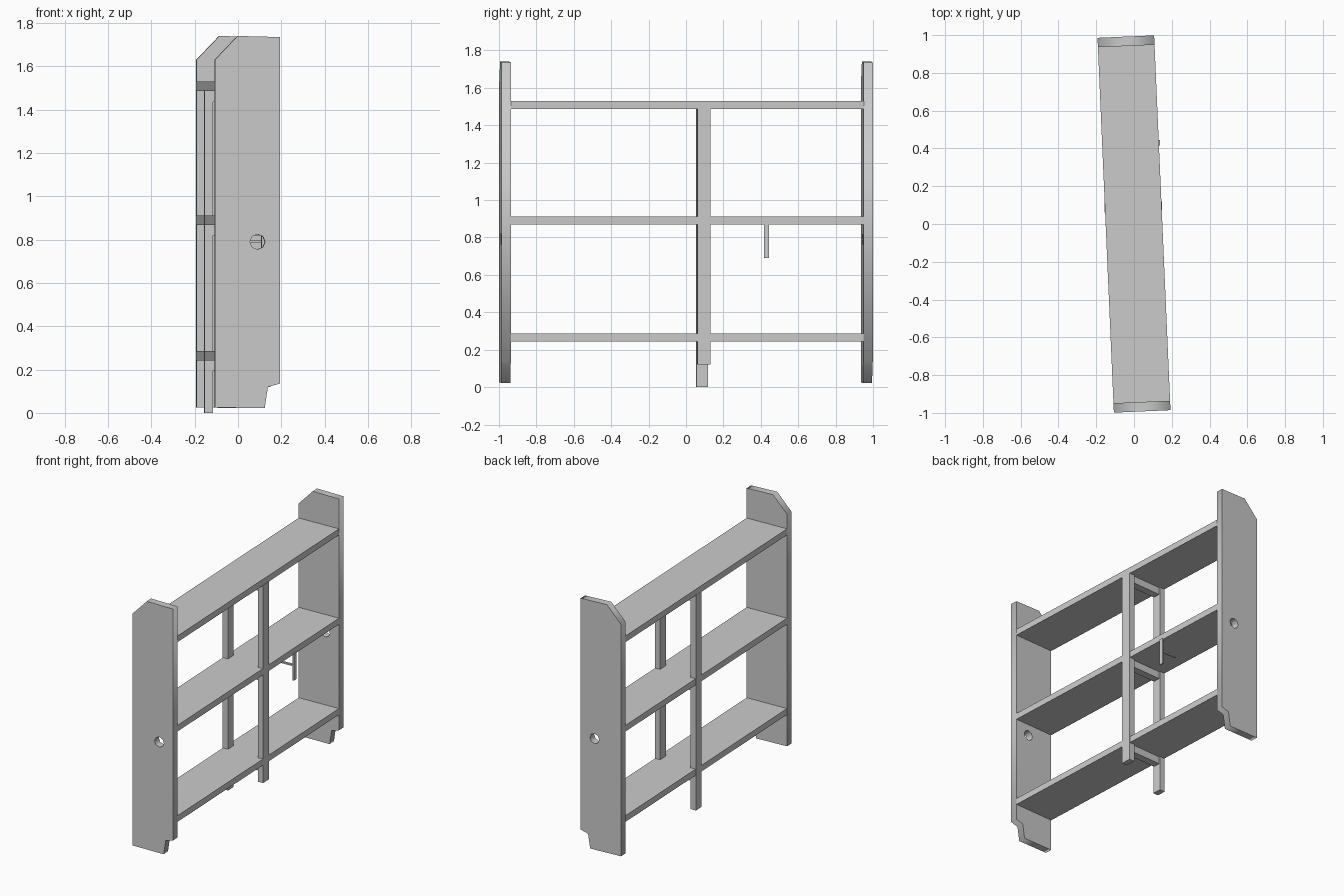
import bpy, math
from mathutils import Matrix

if "Cube" in bpy.data.objects:
    bpy.data.objects.remove(bpy.data.objects["Cube"])

# The whole rack stands slightly turned about the vertical axis
TURN = Matrix.Rotation(math.radians(2.5), 4, 'Z')


def box(name, x0, x1, y0, y1, z0, z1):
    bpy.ops.mesh.primitive_cube_add(size=1)
    ob = bpy.context.object
    ob.name = name
    size = (x1 - x0, y1 - y0, z1 - z0)
    mid = ((x0 + x1) / 2, (y0 + y1) / 2, (z0 + z1) / 2)
    ob.data.transform(Matrix.Translation(mid) @ Matrix.Diagonal((*size, 1)))
    ob.matrix_world = TURN
    return ob


def panel(name, y):
    """Side board: outline with a drilled hole, drawn in x/z and extruded."""
    outline = [(-0.15, 0.025), (0.08, 0.022), (0.095, 0.12), (0.15, 0.135),
               (0.15, 1.735), (-0.045, 1.74), (-0.15, 1.63)]
    hole = [(0.047 + 0.035 * math.cos(i * math.tau / 8),
             0.79 + 0.035 * math.sin(i * math.tau / 8)) for i in range(8)]
    cu = bpy.data.curves.new(name, 'CURVE')
    cu.dimensions = '2D'
    cu.fill_mode = 'BOTH'
    cu.extrude = 0.025
    for pts in (outline, hole):
        sp = cu.splines.new('POLY')
        sp.points.add(len(pts) - 1)
        for p, (x, z) in zip(sp.points, pts):
            p.co = (x, z, 0, 1)
        sp.use_cyclic_u = True
    ob = bpy.data.objects.new(name, cu)
    bpy.context.collection.objects.link(ob)
    ob.matrix_world = (TURN @ Matrix.Translation((0, y, 0))
                       @ Matrix.Rotation(math.pi / 2, 4, 'X'))
    bpy.ops.object.select_all(action='DESELECT')
    ob.select_set(True)
    bpy.context.view_layer.objects.active = ob
    bpy.ops.object.convert(target='MESH')


# Side boards
panel("side_panel_left", -0.968)
panel("side_panel_right", 0.968)

# Shelves, each with a short cross rail under it joining the posts
for label, z in (("bottom", 0.243), ("middle", 0.868), ("top", 1.486)):
    box(label + "_shelf", -0.15, 0.15, -0.945, 0.945, z, z + 0.043)
    box(label + "_cross_rail", -0.12, 0.12, 0.065, 0.115, z - 0.05, z + 0.002)

# Middle posts; the rear one reaches the floor
box("front_post", 0.112, 0.152, 0.055, 0.125, 0.12, 1.488)
box("rear_post", -0.152, -0.112, 0.06, 0.122, 0.0, 1.488)

# Small hook hanging below the middle shelf
box("hook_strip", 0.145, 0.156, 0.41, 0.438, 0.69, 0.875)
box("hook_pin", 0.03, 0.148, 0.415, 0.43, 0.785, 0.795)
